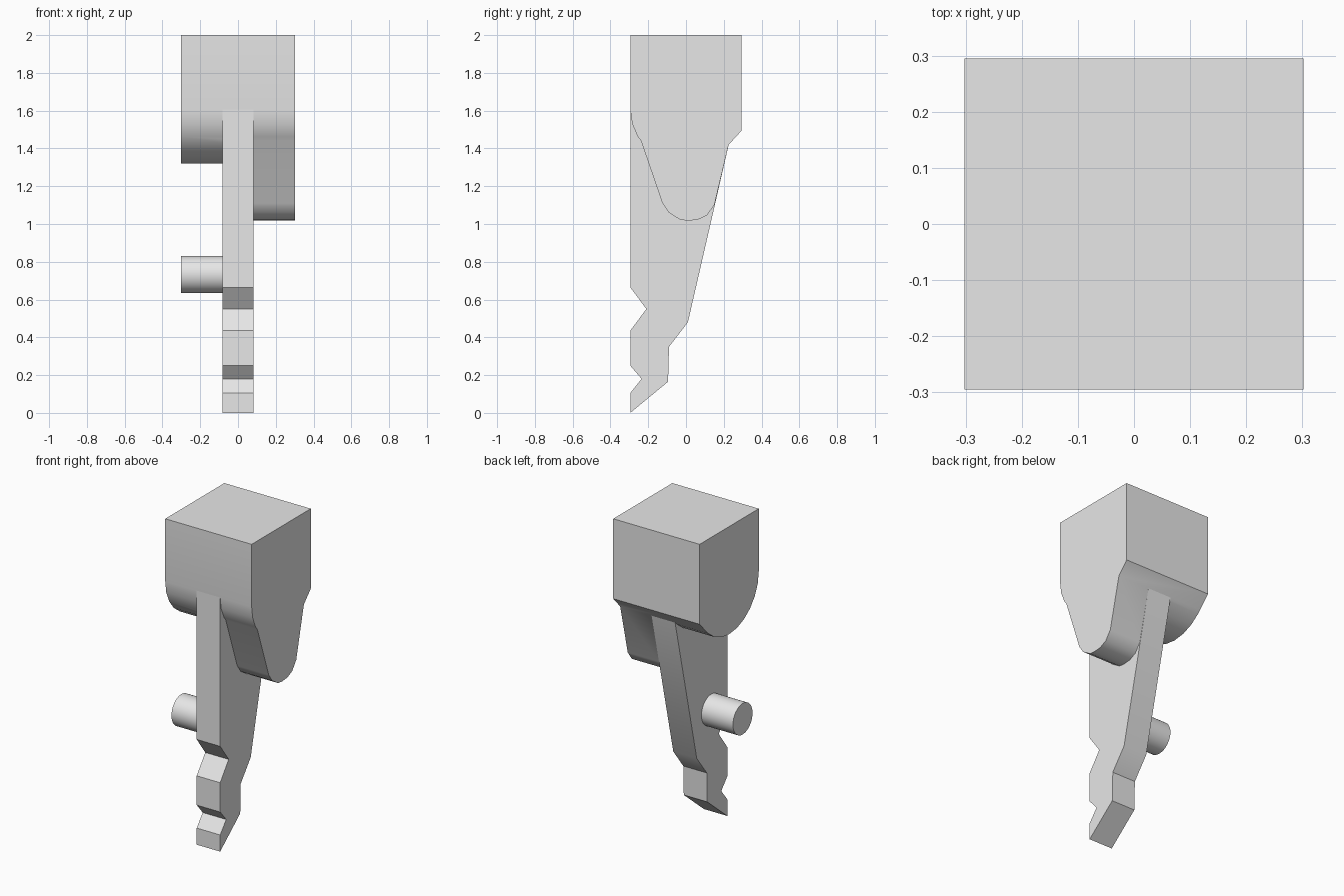
import bpy
import bmesh
from math import sin, cos, radians
from mathutils import Matrix

if "Cube" in bpy.data.objects:
    bpy.data.objects.remove(bpy.data.objects["Cube"])

grey = bpy.data.materials.new("plain grey")
grey.use_nodes = True
grey.diffuse_color = (0.8, 0.8, 0.8, 1)
grey.node_tree.nodes["Principled BSDF"].inputs["Base Color"].default_value = (0.8, 0.8, 0.8, 1)


def finish(name, bm):
    """Turn a bmesh into a named grey object."""
    bmesh.ops.recalc_face_normals(bm, faces=bm.faces)
    mesh = bpy.data.meshes.new(name)
    bm.to_mesh(mesh)
    bm.free()
    mesh.materials.append(grey)
    obj = bpy.data.objects.new(name, mesh)
    bpy.context.collection.objects.link(obj)
    return obj


def slab(name, profile, x0, x1):
    """Extrude a (y, z) profile sideways from x0 to x1."""
    bm = bmesh.new()
    face = bm.faces.new([bm.verts.new((x0, y, z)) for y, z in profile])
    new = bmesh.ops.extrude_face_region(bm, geom=[face])["geom"]
    bmesh.ops.translate(bm, vec=(x1 - x0, 0, 0),
                        verts=[v for v in new if isinstance(v, bmesh.types.BMVert)])
    return finish(name, bm)


SIDE, DEPTH, BLADE = 0.302, 0.295, 0.082
shoulder = (0.226, 1.42)      # where the back ledge meets the sloping back
chin = (-DEPTH, 1.605)        # where the flat front ends

# Head block with a rounded underside
arc = [(-DEPTH * cos(radians(a)), 1.605 - 0.285 * sin(radians(a)))
       for a in range(0, 136, 15)]
head = slab("head", arc + [shoulder, (DEPTH, 1.495), (DEPTH, 2), (-DEPTH, 2)], -SIDE, SIDE)

# Long rounded lobe on the left side, merged into the head
lobe = slab("side_lobe", [chin, (-0.125, 1.11), (-0.09, 1.06), (-0.03, 1.022), (0.01, 1.018),
                          (0.06, 1.022), (0.11, 1.045), (0.15, 1.1), shoulder], BLADE, SIDE)
union = head.modifiers.new("merge lobe", "BOOLEAN")
union.operation = "UNION"
union.solver = "EXACT"
union.object = lobe
bpy.context.view_layer.update()
merged = bpy.data.meshes.new_from_object(
    head.evaluated_get(bpy.context.evaluated_depsgraph_get()))
head.modifiers.clear()
bm = bmesh.new()
bm.from_mesh(merged)
bmesh.ops.remove_doubles(bm, verts=bm.verts, dist=0.0005)
bmesh.ops.dissolve_limit(bm, angle_limit=radians(0.5), verts=bm.verts, edges=bm.edges)
bm.to_mesh(head.data)
bm.free()
bpy.data.objects.remove(lobe)

# Notched blade hanging from the middle
blade = slab("notched_blade", [chin, (-DEPTH, 0.665), (-0.21, 0.55), (-DEPTH, 0.435),
                               (-DEPTH, 0.25), (-0.235, 0.18), (-DEPTH, 0.105), (-DEPTH, 0),
                               (-0.095, 0.165), (-0.09, 0.35), (0.01, 0.48), shoulder],
             -BLADE, BLADE)

# Round peg on the right side of the blade
bm = bmesh.new()
bmesh.ops.create_cone(bm, cap_ends=True, segments=32, radius1=0.098, radius2=0.098,
                      depth=SIDE - BLADE,
                      matrix=Matrix.Translation((-(SIDE + BLADE) / 2, -0.135, 0.733))
                      @ Matrix.Rotation(radians(90), 4, "Y"))
peg = finish("peg", bm)

# Smooth the curved parts, keep the corners crisp
bpy.ops.object.select_all(action="DESELECT")
for obj in (head, blade, peg):
    obj.select_set(True)
bpy.context.view_layer.objects.active = head
bpy.ops.object.shade_smooth_by_angle(angle=radians(30))
